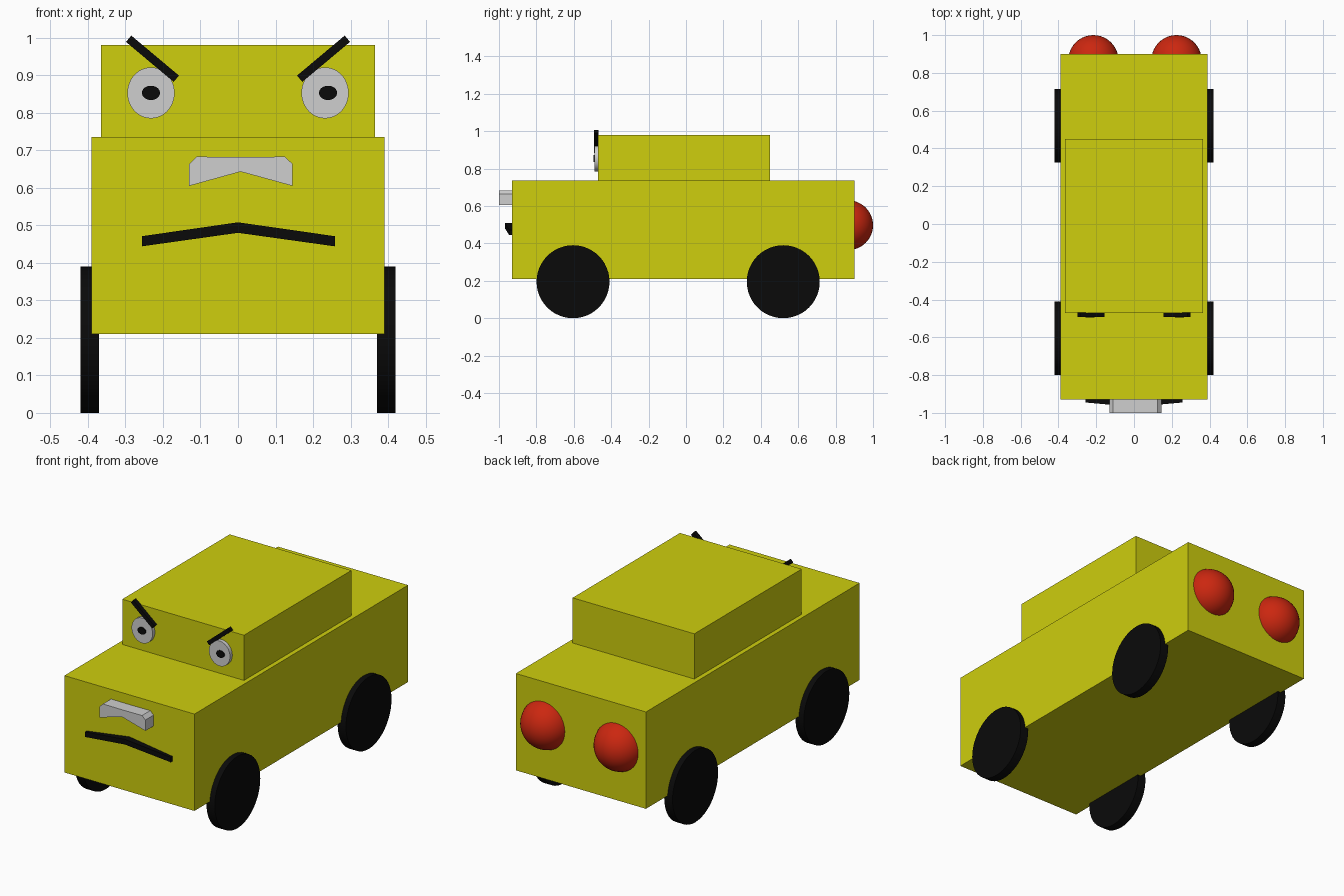
import bpy
import bmesh
import math
from mathutils import Matrix, Vector

cube = bpy.data.objects.get("Cube")
if cube:
    bpy.data.objects.remove(cube, do_unlink=True)


def material(name, r, g, b):
    mat = bpy.data.materials.new(name)
    mat.diffuse_color = (r, g, b, 1)
    mat.use_nodes = True
    bsdf = next(n for n in mat.node_tree.nodes if n.type == "BSDF_PRINCIPLED")
    bsdf.inputs["Base Color"].default_value = (r, g, b, 1)
    return mat


yellow = material("yellow_paint", 0.62, 0.62, 0.004)
black = material("black", 0.003, 0.003, 0.003)
white = material("white", 0.62, 0.62, 0.62)
red = material("red_light", 0.6, 0.02, 0.005)


def finish(name, bm, mat, smooth=False):
    bmesh.ops.recalc_face_normals(bm, faces=bm.faces)
    mesh = bpy.data.meshes.new(name)
    bm.to_mesh(mesh)
    bm.free()
    mesh.materials.append(mat)
    obj = bpy.data.objects.new(name, mesh)
    bpy.context.collection.objects.link(obj)
    if smooth:
        bpy.ops.object.select_all(action="DESELECT")
        obj.select_set(True)
        bpy.context.view_layer.objects.active = obj
        bpy.ops.object.shade_smooth_by_angle(angle=math.radians(40))
    return obj


def box(name, lo, hi, mat, tilt=0):
    lo, hi = Vector(lo), Vector(hi)
    bm = bmesh.new()
    bmesh.ops.create_cube(bm, size=1, matrix=(
        Matrix.Translation((lo + hi) / 2)
        @ Matrix.Rotation(tilt, 4, "Y")
        @ Matrix.Diagonal((*(hi - lo), 1))))
    return finish(name, bm, mat)


def disc(name, centre, rx, ry, depth, axis, mat):
    """Cylinder whose axis lies along x or y."""
    turn = Matrix.Rotation(math.pi / 2, 4, "Y" if axis == "x" else "X")
    bm = bmesh.new()
    bmesh.ops.create_cone(bm, cap_ends=True, segments=48, radius1=1, radius2=1, depth=1,
                          matrix=Matrix.Translation(centre) @ turn
                          @ Matrix.Diagonal((rx, ry, depth, 1)))
    return finish(name, bm, mat, True)


def prism(name, outline, back, front, mat):
    """Extrude an x-z outline from back to front; front may depend on x."""
    bm = bmesh.new()
    a = [bm.verts.new((x, back, z)) for x, z in outline]
    b = [bm.verts.new((x, front(x), z)) for x, z in outline]
    half = len(outline) // 2
    for ring in (a, b):  # split at the middle column
        bm.faces.new(ring[:half + 1])
        bm.faces.new(ring[half:] + ring[:1])
    for i in range(len(a)):
        j = (i + 1) % len(a)
        bm.faces.new((a[i], a[j], b[j], b[i]))
    return finish(name, bm, mat)


# Body and cabin
box("body", (-0.39, -0.93, 0.21), (0.39, 0.9, 0.735), yellow)
box("cabin", (-0.365, -0.47, 0.73), (0.365, 0.45, 0.98), yellow)

for side, s in (("left", 1), ("right", -1)):
    # Wheels
    for end, y in (("front", -0.604), ("back", 0.52)):
        disc(f"{end}_{side}_wheel", (s * 0.395, y, 0.195), 0.195, 0.195, 0.05, "x", black)

    # Tail lights
    bm = bmesh.new()
    bmesh.ops.create_uvsphere(bm, u_segments=40, v_segments=24, radius=0.133,
                              matrix=Matrix.Translation((0.005 + s * 0.22, 0.867, 0.497)))
    finish(f"{side}_tail_light", bm, red, True)

    # Eyes and angry brows
    disc(f"{side}_eye", (s * 0.232, -0.479, 0.853), 0.063, 0.068, 0.022, "y", white)
    disc(f"{side}_pupil", (0.004 + s * 0.236, -0.491, 0.853), 0.024, 0.019, 0.009, "y", black)
    x, z = s * 0.228, 0.944
    box(f"{side}_brow", (x - 0.083, -0.492, z - 0.011), (x + 0.083, -0.468, z + 0.011),
        black, tilt=-s * math.radians(40))

# Nose, an arched bar with clipped upper corners
prism("nose",
      [(0.007, 0.643), (0.145, 0.605), (0.145, 0.664), (0.125, 0.683),
       (0.007, 0.682), (-0.11, 0.683), (-0.13, 0.664), (-0.13, 0.605)],
      -0.925, lambda x: -1.0, white)

# Mouth, a thin frown that stands out furthest in the middle
prism("mouth",
      [(0, 0.48), (0.258, 0.444), (0.258, 0.471),
       (0, 0.508), (-0.256, 0.471), (-0.256, 0.444)],
      -0.925, lambda x: -0.968 + 0.09 * abs(x), black)
